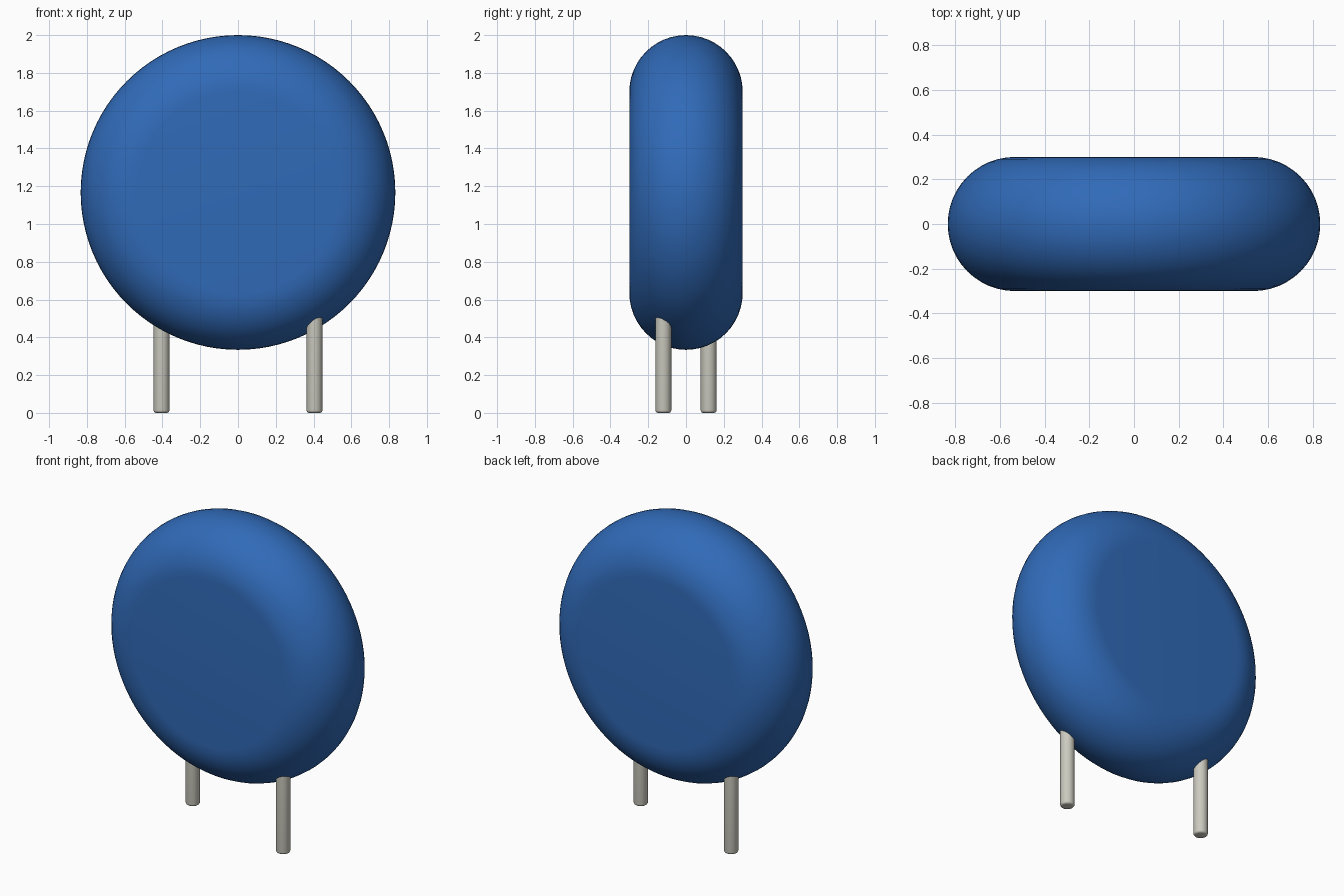
import bpy, bmesh, math
from mathutils import Matrix, Vector

cube = bpy.data.objects.get("Cube")
if cube:
    bpy.data.objects.remove(cube, do_unlink=True)


def material(name, rgb):
    mat = bpy.data.materials.new(name)
    mat.use_nodes = True
    mat.diffuse_color = (*rgb, 1)
    mat.node_tree.nodes["Principled BSDF"].inputs["Base Color"].default_value = (*rgb, 1)
    return mat


def lathe(name, profile, steps, mat, matrix):
    """Spin an (radius, height) profile about z, then place it with matrix."""
    bm = bmesh.new()
    verts = [bm.verts.new((r, 0, h)) for r, h in profile]
    edges = [bm.edges.new(pair) for pair in zip(verts, verts[1:])]
    bmesh.ops.spin(bm, geom=verts + edges, cent=(0, 0, 0), axis=(0, 0, 1),
                   angle=math.tau, steps=steps, use_duplicate=False)
    bmesh.ops.remove_doubles(bm, verts=bm.verts, dist=1e-5)
    bmesh.ops.recalc_face_normals(bm, faces=bm.faces)
    bm.transform(matrix)
    mesh = bpy.data.meshes.new(name)
    bm.to_mesh(mesh)
    bm.free()
    mesh.materials.append(mat)
    obj = bpy.data.objects.new(name, mesh)
    bpy.context.collection.objects.link(obj)
    bpy.ops.object.select_all(action='DESELECT')
    obj.select_set(True)
    bpy.context.view_layer.objects.active = obj
    bpy.ops.object.shade_smooth_by_angle(angle=math.radians(35))
    return obj


blue = material("Blue Coating", (0.03, 0.145, 0.48))
metal = material("Tinned Metal", (0.60, 0.59, 0.52))

# Disc body: flat faces joined by a fully rounded rim
RADIUS, HALF = 0.833, 0.30
ARC = 24
rim = [(RADIUS - HALF + HALF * math.cos(a), HALF * math.sin(a))
       for a in (math.pi * (i / ARC - 0.5) for i in range(ARC + 1))]
body_profile = [(0, -HALF)] + rim + [(0, HALF)]
lathe("disc_body", body_profile, 96, blue,
      Matrix.Translation((0, 0, 2 - RADIUS)) @ Matrix.Rotation(math.pi / 2, 4, 'X'))

# Two staggered wire leads with softened lower ends
LEAD_R, SOFT, TOP = 0.042, 0.014, 0.62
end = [(LEAD_R - SOFT + SOFT * math.sin(a), SOFT - SOFT * math.cos(a))
       for a in (math.pi / 2 * i / 4 for i in range(5))]
lead_profile = [(0, 0)] + end + [(LEAD_R, TOP), (0, TOP)]
for name, side in (("left_lead", 1), ("right_lead", -1)):
    lathe(name, lead_profile, 32, metal,
          Matrix.Translation(Vector((0.405 * side, -0.12 * side, 0))))
